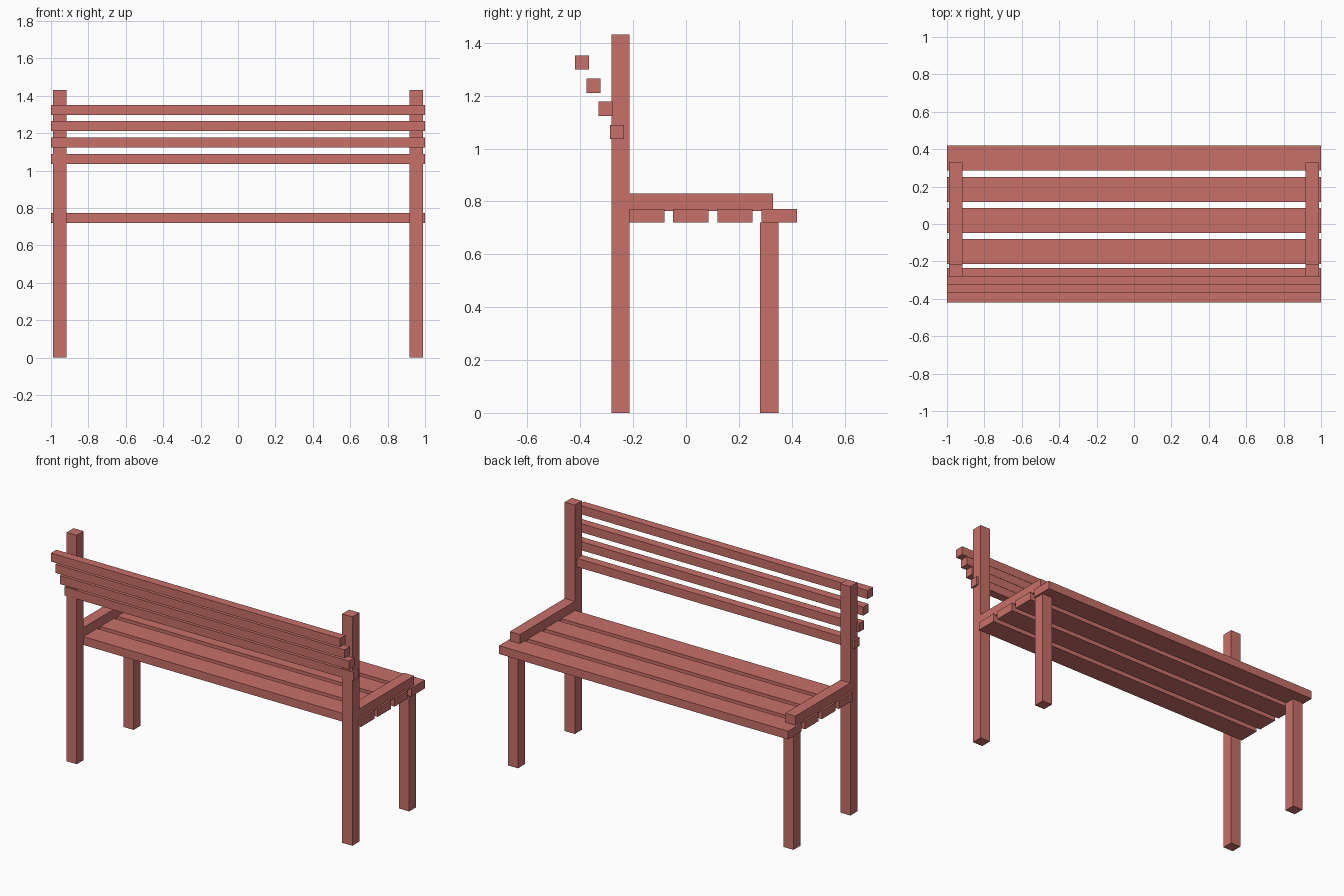
import bpy
import bmesh

if "Cube" in bpy.data.objects:
    bpy.data.objects.remove(bpy.data.objects["Cube"])

paint = bpy.data.materials.new("red_paint")
paint.diffuse_color = (0.58, 0.16, 0.14, 1.0)
paint.use_nodes = True
paint.node_tree.nodes["Principled BSDF"].inputs["Base Color"].default_value = paint.diffuse_color


def box(name, x, y, z):
    """Box from (min, max) ranges on each axis."""
    bm = bmesh.new()
    bmesh.ops.create_cube(bm, size=1.0)
    for v in bm.verts:
        for i, (lo, hi) in enumerate((x, y, z)):
            v.co[i] = lo if v.co[i] < 0 else hi
    mesh = bpy.data.meshes.new(name)
    bm.to_mesh(mesh)
    bm.free()
    mesh.materials.append(paint)
    obj = bpy.data.objects.new(name, mesh)
    bpy.context.collection.objects.link(obj)
    return obj


FULL = (-1.0, 1.0)

# Frame on each side: back post, front leg, armrest
for side, x in (("left", (-0.988, -0.918)), ("right", (0.918, 0.988))):
    box(f"back_post_{side}", x, (-0.282, -0.213), (0.0, 1.431))
    box(f"front_leg_{side}", x, (0.28, 0.349), (0.0, 0.72))
    box(f"armrest_{side}", x, (-0.213, 0.33), (0.763, 0.829))

# Seat slats
for i in range(4):
    y = -0.215 + i * 0.1667
    box(f"seat_slat_{i + 1}", FULL, (y, y + 0.134), (0.72, 0.772))

# Backrest slats, stepping backwards as they rise
H = 0.0267
for i in range(4):
    y = -0.261 - i * 0.0441
    z = 1.063 + i * 0.0873
    box(f"back_slat_{i + 1}", FULL, (y - H, y + H), (z - H, z + H))
